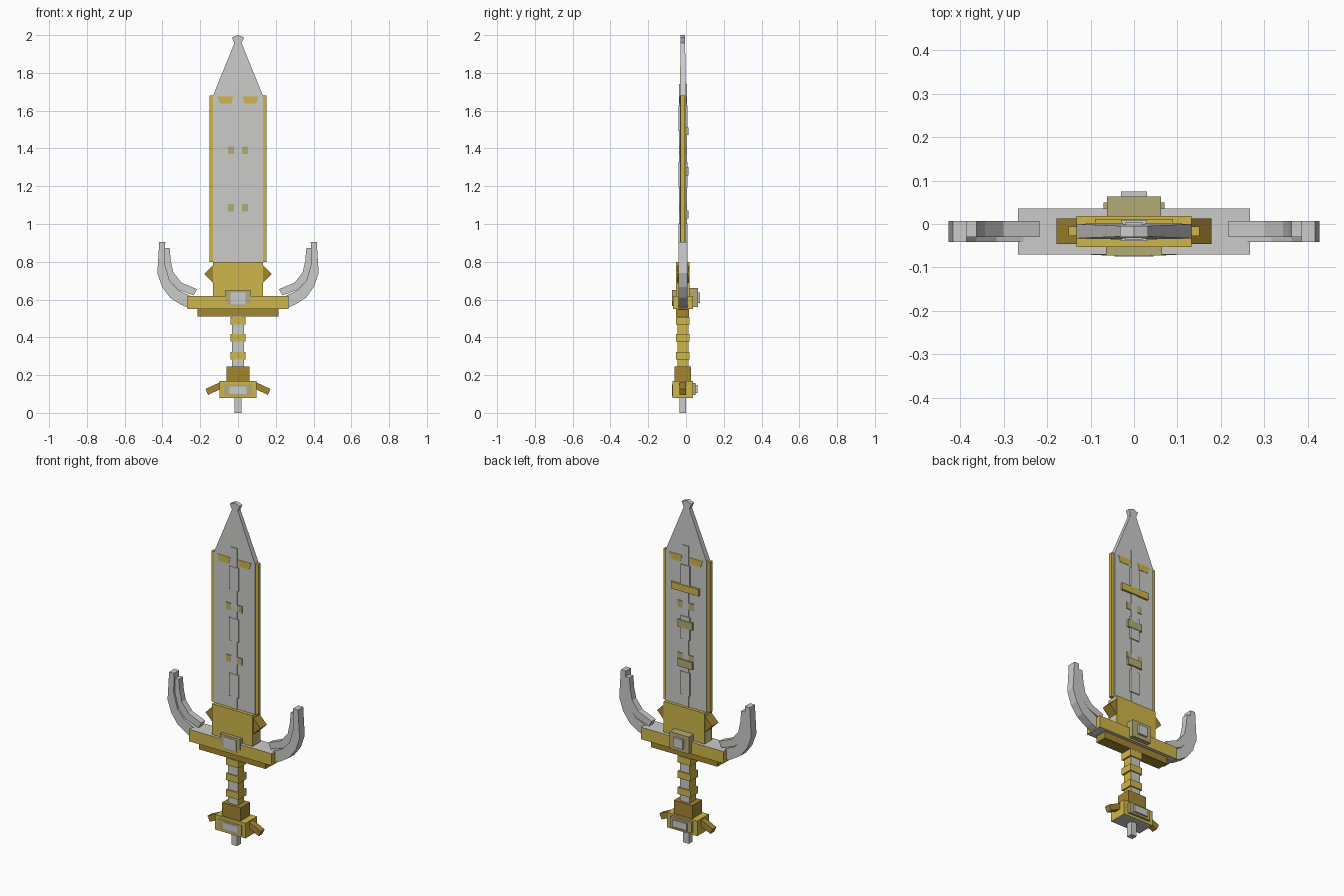
import bpy
import math
from mathutils import Matrix, Vector


def material(name, rgb):
    m = bpy.data.materials.new(name)
    m.diffuse_color = (*rgb, 1)
    return m


STEEL = material("steel grey", (0.60, 0.60, 0.59))
GOLD = material("gold", (0.62, 0.47, 0.068))
DARK = material("dark gold", (0.37, 0.24, 0.03))
PALE = material("pale brass", (0.46, 0.41, 0.18))
CY = -0.017  # middle plane of the blade


def build(name, verts, faces, mat, paint=None):
    """Mesh object; paint = (direction test on normal, second material)."""
    me = bpy.data.meshes.new(name)
    me.from_pydata(verts, [], faces)
    me.materials.append(mat)
    if paint:
        me.materials.append(paint[1])
        for p in me.polygons:
            p.material_index = int(paint[0](p.normal))
    ob = bpy.data.objects.new(name, me)
    bpy.context.collection.objects.link(ob)
    return ob


def prism(name, pts, y0, y1, mat, paint=None, flip=False):
    """Extrude an x-z outline (counter-clockwise from the front) along y."""
    if flip:
        pts = [(-x, z) for x, z in reversed(pts)]
    n = len(pts)
    verts = [(x, y0, z) for x, z in pts] + [(x, y1, z) for x, z in pts]
    faces = [tuple(range(n)), tuple(reversed(range(n, 2 * n)))]
    faces += [(i, i + n, (i + 1) % n + n, (i + 1) % n) for i in range(n)]
    return build(name, verts, faces, mat, paint)


def box(name, x0, x1, y0, y1, z0, z1, mat, paint=None):
    return prism(name, [(x0, z0), (x1, z0), (x1, z1), (x0, z1)], y0, y1, mat, paint)


def tilted(name, cx, cz, w, h, y0, y1, angle, mat, flip=False):
    """Box turned about the y axis."""
    r = Matrix.Rotation(math.radians(angle), 2)
    pts = [r @ Vector((sx * w / 2, sz * h / 2))
           for sx, sz in ((-1, -1), (1, -1), (1, 1), (-1, 1))]
    return prism(name, [(cx + p.x, cz + p.y) for p in pts], y0, y1, mat, None, flip)


# Blade and pointed end, which thins towards the tip
box("blade", -0.132, 0.132, -0.033, 0.0, 0.62, 1.68, STEEL)
point = prism("blade_point", [(-0.132, 1.68), (0.132, 1.68), (0.016, 1.965), (-0.016, 1.965)],
              -0.033, 0.0, STEEL)
for v in point.data.vertices:
    if v.co.z > 1.9:
        v.co.y = CY + (v.co.y - CY) * 0.7
prism("blade_tip", [(-0.016, 1.95), (0.016, 1.95), (0.032, 1.988), (0.0, 2.0), (-0.032, 1.988)],
      -0.03, -0.005, STEEL)

# Central spine with wider segments
box("spine", -0.02, 0.02, -0.037, 0.004, 0.80, 1.74, STEEL)
for i, z in enumerate((0.935, 1.26, 1.56)):
    box(f"spine_segment_{i}", -0.03, 0.03, -0.039, 0.009, z - 0.067, z + 0.067, STEEL)

# Brass cross pieces on the spine
for i, z in enumerate((1.085, 1.39)):
    for s in (-1, 1):
        x = sorted((s * 0.02, s * 0.053))
        box(f"front_cross_{i}", *x, -0.037, -0.033, z - 0.02, z + 0.02, PALE)
        box(f"back_cross_end_{i}", *x, 0.0, 0.004, z - 0.02, z + 0.02, PALE)
for i, z in enumerate((1.05, 1.28)):
    box(f"back_cross_{i}", -0.047, 0.047, 0.0, 0.012, z - 0.022, z + 0.022, PALE)
box("back_crossbar", -0.09, 0.09, 0.0, 0.012, 1.47, 1.51, GOLD)

# Gold cutting edges and flat inlays near the top
for s in (-1, 1):
    x = sorted((s * 0.13, s * 0.151))
    box("gold_edge", *x, -0.028, -0.006, 0.80, 1.68, GOLD)
    prism("top_inlay", [(0.035, 1.638), (0.095, 1.638), (0.11, 1.676), (0.025, 1.676)],
          -0.035, 0.002, GOLD, None, s < 0)

# Collar at the blade root with turned side blocks
box("blade_collar", -0.132, 0.132, -0.053, 0.018, 0.61, 0.80, GOLD)
for s in (1, -1):
    tilted("side_block", 0.13, 0.735, 0.068, 0.068, -0.046, 0.013, 45, DARK, s < 0)

# Crossguard: gold walls with steel top and bottom
box("guard", -0.267, 0.267, -0.07, 0.036, 0.55, 0.62, GOLD,
    (lambda n: abs(n.z) > 0.9, STEEL))
box("guard_lower_bar", -0.215, 0.215, -0.052, 0.017, 0.51, 0.55, DARK)

# Curved horns, each an outer and an inner arc
outer = [(0.243, 0.548), (0.30, 0.572), (0.36, 0.61), (0.402, 0.667), (0.427, 0.74),
         (0.417, 0.905), (0.385, 0.905), (0.388, 0.79), (0.362, 0.70), (0.317, 0.65),
         (0.25, 0.618)]
inner = [(0.235, 0.622), (0.317, 0.652), (0.362, 0.70), (0.388, 0.79), (0.387, 0.872),
         (0.362, 0.872), (0.356, 0.805), (0.343, 0.745), (0.30, 0.69), (0.217, 0.655)]
for s in (1, -1):
    prism("horn", outer, -0.041, 0.007, STEEL, None, s < 0)
    prism("horn_inner", inner, -0.03, 0.007, STEEL, None, s < 0)

# Guard emblem plates, front and back
prism("front_badge", [(-0.04, 0.565), (0.04, 0.565), (0.065, 0.59), (0.065, 0.65),
                      (-0.065, 0.65), (-0.065, 0.59)], -0.073, -0.045, PALE)
box("front_gem", -0.04, 0.04, -0.075, -0.07, 0.575, 0.638, STEEL)
box("back_badge", -0.062, 0.062, 0.01, 0.063, 0.56, 0.66, PALE)
box("back_gem", -0.03, 0.03, 0.06, 0.075, 0.582, 0.638, STEEL)

# Grip with bands
box("grip", -0.031, 0.031, -0.046, 0.012, 0.24, 0.51, GOLD,
    (lambda n: abs(n.y) > 0.9, STEEL))
for i, z in enumerate((0.303, 0.398, 0.488)):
    box(f"grip_band_{i}", -0.041, 0.041, -0.053, 0.019, z - 0.02, z + 0.02, GOLD)

# Pommel, side prongs and end rod
box("grip_base", -0.06, 0.06, -0.062, 0.027, 0.165, 0.245, DARK)
box("pommel", -0.098, 0.098, -0.071, 0.036, 0.08, 0.168, GOLD,
    (lambda n: n.z < -0.9, STEEL))
for s in (1, -1):
    tilted("pommel_prong", 0.122, 0.131, 0.095, 0.034, -0.035, 0.0, -25, DARK, s < 0)
box("pommel_front_plate", -0.075, 0.075, -0.073, -0.068, 0.09, 0.15, PALE)
box("pommel_front_gem", -0.045, 0.045, -0.075, -0.07, 0.10, 0.14, STEEL)
box("pommel_back_plate", -0.07, 0.07, 0.03, 0.05, 0.095, 0.158, PALE)
box("pommel_back_gem", -0.045, 0.045, 0.045, 0.06, 0.106, 0.147, STEEL)
box("end_rod", -0.018, 0.018, -0.035, 0.0, 0.0, 0.085, STEEL)
